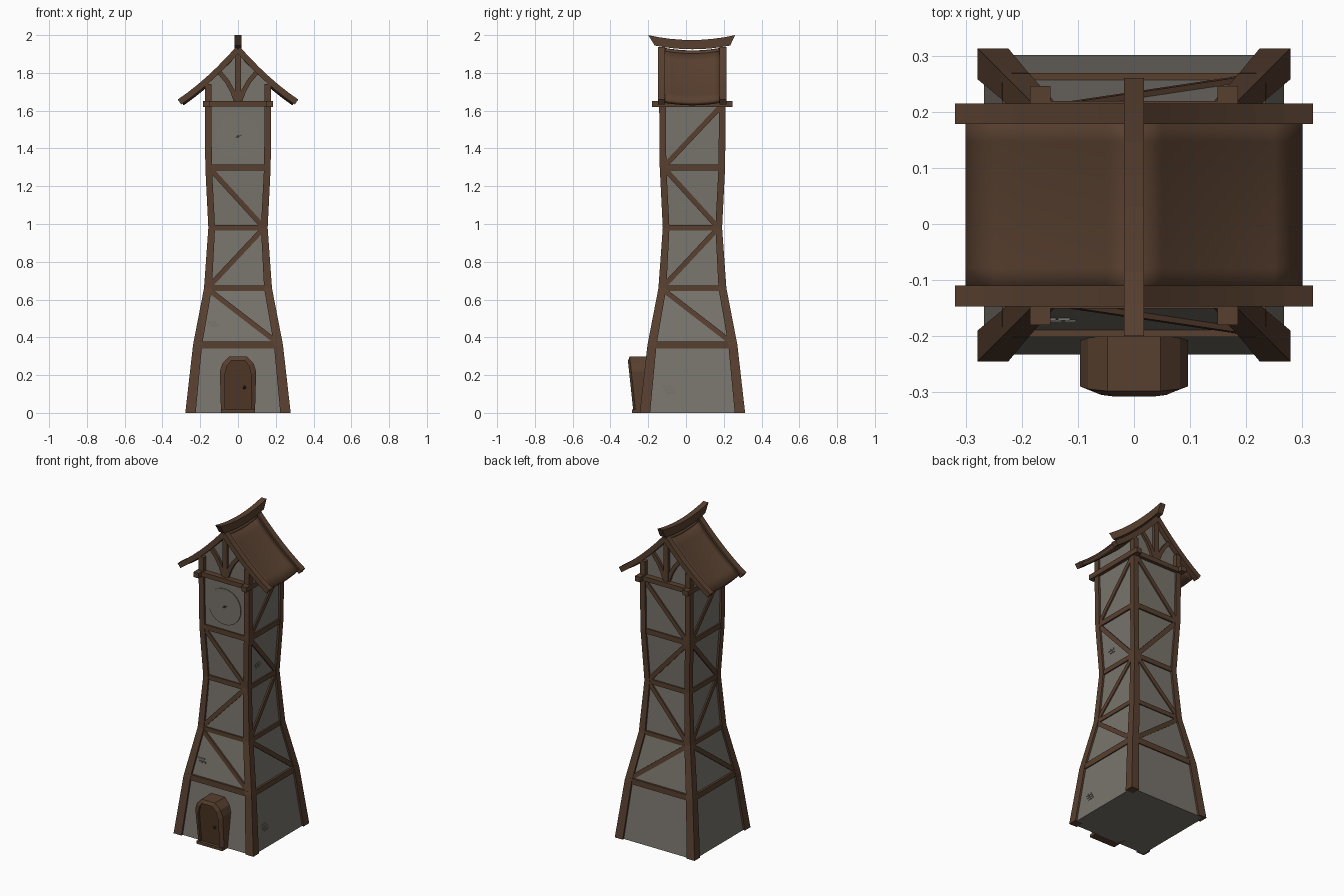
import bpy, bmesh, math
from mathutils import Vector, Matrix

if "Cube" in bpy.data.objects:
    bpy.data.objects.remove(bpy.data.objects["Cube"])

CY = 0.034                                    # tower centre in y
LEVELS = [(0, .279), (.36, .238), (.66, .18), (.98, .157), (1.3, .173), (1.63, .176), (1.74, .176)]
INSET = .012                                  # walls sit behind the corner posts


def mat(name, c):
    m = bpy.data.materials.new(name)
    m.diffuse_color = (*c, 1)
    m.use_nodes = True
    m.node_tree.nodes["Principled BSDF"].inputs["Base Color"].default_value = m.diffuse_color
    return m


WOOD = mat("dark_timber", (.098, .051, .029))
DOOR = mat("door_wood", (.086, .039, .021))
WALL = mat("grey_plaster", (.188, .173, .150))
IRON = mat("dark_iron", (.04, .03, .025))


def mesh_obj(name, bm, m):
    bmesh.ops.recalc_face_normals(bm, faces=bm.faces[:])
    me = bpy.data.meshes.new(name)
    bm.to_mesh(me)
    bm.free()
    me.materials.append(m)
    ob = bpy.data.objects.new(name, me)
    bpy.context.collection.objects.link(ob)
    return ob


def loft(name, rings, m):
    """Closed skin through equal-length rings of points."""
    bm = bmesh.new()
    vs = [[bm.verts.new(p) for p in r] for r in rings]
    n = len(vs[0])
    for a, b in zip(vs, vs[1:]):
        for i in range(n):
            bm.faces.new((a[i], a[(i + 1) % n], b[(i + 1) % n], b[i]))
    bm.faces.new(vs[0][::-1])
    bm.faces.new(vs[-1])
    return mesh_obj(name, bm, m)


def beam(name, pts, w, d, n, m=WOOD):
    """Rectangular timber along a path; w across, d along direction n."""
    pts = [Vector(p) for p in pts]
    n = Vector(n)
    rings = []
    for i, p in enumerate(pts):
        t = (pts[min(i + 1, len(pts) - 1)] - pts[max(i - 1, 0)]).normalized()
        s = t.cross(n).normalized()
        f = s.cross(t).normalized()
        rings.append([p + s * a * w / 2 + f * b * d / 2 for a, b in ((-1, -1), (1, -1), (1, 1), (-1, 1))])
    return loft(name, rings, m)


def box(name, x0, x1, y0, y1, z0, z1, m=WOOD):
    return loft(name, [[(x0, y0, z), (x1, y0, z), (x1, y1, z), (x0, y1, z)] for z in (z0, z1)], m)


def radius(z):
    for (a, ra), (b, rb) in zip(LEVELS, LEVELS[1:]):
        if z <= b:
            return ra + (rb - ra) * (z - a) / (b - a)
    return LEVELS[-1][1]


def on_face(k, u, z, out=0):
    """Point on wall k (0 front, 1 right, 2 back, 3 left)."""
    p = Matrix.Rotation(k * math.pi / 2, 3, 'Z') @ Vector((u, -(radius(z) - INSET + out), z))
    return p + Vector((0, CY, 0))


def normal(k):
    return Matrix.Rotation(k * math.pi / 2, 3, 'Z') @ Vector((0, -1, 0))


# tower walls
loft("tower_walls", [[(sx * (r - INSET), CY + sy * (r - INSET), z) for sx, sy in
     ((-1, -1), (1, -1), (1, 1), (-1, 1))] for z, r in LEVELS[:-1]], WALL)

# corner posts
for sx in (-1, 1):
    for sy in (-1, 1):
        rings = []
        for z, r in LEVELS:
            i = r - (.055 - .02 * min(z / 1.0, 1))
            rings.append([(sx * a, CY + sy * b, z) for a, b in ((r, r), (i, r), (i, i), (r, i))])
        loft("corner_post", rings, WOOD)

# rails and zigzag braces on every wall
NODES = [z for z, r in LEVELS[1:6]]
for k, side in enumerate(("front", "right", "back", "left")):
    for z, w in zip(NODES[:4], (.036, .027, .03, .032)):
        u = radius(z) - .02
        beam(side + "_rail", [on_face(k, -u, z), on_face(k, u, z)], w, .018, normal(k))
    for i in range(3 if k == 0 else 4):
        za, zb = NODES[i], NODES[i + 1]
        s = 1 if i % 2 else -1                # upper end side
        if k == 2:
            s = -s
        ua, ub = radius(za) - .03, radius(zb) - .03
        beam(side + "_brace", [on_face(k, -s * ua, za + .012), on_face(k, s * ub, zb - .012)],
             .027, .016, normal(k))

# loose stones showing through the plaster
for k, u0, z0, rows in ((0, -.16, .45, 2), (1, -.16, .11, 3), (1, -.08, 1.07, 2)):
    for r in range(rows):
        for c in range(2):
            u, z = u0 + c * .025 + r * .011, z0 + .05 - r * .017 - .02
            beam("stone", [on_face(k, u, z), on_face(k, u + .021, z)], .012, .006, normal(k), WALL)

# clock face with hub and hands
yc = on_face(0, 0, 1.463).y
for name, r, t, m in (("clock_face", .113, .006, WALL), ("clock_hub", .007, .012, IRON)):
    loft(name, [[(r * math.cos(a * math.pi / 16), y, 1.463 + r * math.sin(a * math.pi / 16))
         for a in range(32)] for y in (yc + .004, yc - t)], m)
for dx, dz in ((.018, .008), (-.014, -.006)):
    beam("clock_hand", [(0, yc - .007, 1.463), (dx, yc - .007, 1.463 + dz)], .004, .003, (0, -1, 0), IRON)

# eave beams
for s in (-1, 1):
    box("side_eave_beam", s * .167 - .018, s * .167 + .018, -.18, .246, 1.62, 1.652)
    y = CY + s * .167
    box("gable_tie_beam", -.182, .182, y - .018, y + .018, 1.621, 1.65)


# roof profile
def zr(x):
    return 1.925 - 1.13 * abs(x) + .74 * x * x


XS = [.31 * i / 6 for i in range(7)]

# plastered gable block under the roof
gx = [.163 * i / 6 for i in range(-6, 7)]
outline = [(-.163, 1.62)] + [(x, zr(x) - .008) for x in gx] + [(.163, 1.62)]
loft("gable_walls", [[(x, y, z) for x, z in outline] for y in (CY - .15, CY + .15)], WALL)

for s in (-1, 1):
    # barge boards, king post and curved braces of each gable
    yb, yg = CY + s * .1625, CY + s * .155
    for sx in (-1, 1):
        beam("barge_board", [(sx * x, yb, zr(x)) for x in XS], .032, .037, (0, 1, 0))
        beam("gable_brace", [(sx * x, yg, z) for x, z in
             ((.012, 1.655), (.03, 1.705), (.058, 1.755), (.108, 1.815))], .024, .022, (0, 1, 0))
    beam("king_post", [(0, yg, 1.64), (0, yg, 1.92)], .032, .026, (0, 1, 0))

    # sagging roof slope
    bm = bmesh.new()
    grid = []
    for j in range(9):
        v = j / 4 - 1
        sag = .014 * (1 - v * v)
        grid.append([bm.verts.new((s * x * .97, CY + v * .15, zr(x * .97) + .008 - sag)) for x in XS])
    for a, b in zip(grid, grid[1:]):
        for i in range(6):
            bm.faces.new((a[i], a[i + 1], b[i + 1], b[i]))
    ob = mesh_obj("roof_slope", bm, WOOD)
    for p in ob.data.polygons:
        p.use_smooth = True
    if ob.data.polygons[0].normal.z < 0:
        ob.data.flip_normals()
    mod = ob.modifiers.new("thickness", 'SOLIDIFY')
    mod.thickness = .022
    mod.offset = -1

# curved ridge beam with raked ends
rings = []
for j in range(9):
    v = j / 4 - 1
    yt, yl = CY - .004 + v * .23, CY + v * .20
    zt, zl = 1.974 + .026 * v * v, 1.925 + .02 * v * v
    rings.append([(-.018, yl, zl), (.018, yl, zl), (.018, yt, zt), (-.018, yt, zt)])
loft("ridge_beam", rings, WOOD)


# doorway: leaning arched frame, door leaf, sill and knob
def front(z):
    return -.278 - .032 * z / .3


def arch(half):
    return half + [(-x, z) for x, z in half[::-1]]


outer = arch([(-.09, 0), (-.096, .22), (-.082, .262), (-.047, .298)])
inner = arch([(-.068, 0), (-.07, .2), (-.058, .25), (-.035, .277)])
bm = bmesh.new()
loops = []
for shape, dy in ((outer, None), (outer, .012), (inner, 0), (inner, .05)):
    loops.append([bm.verts.new((x, -.17 if dy is None else front(z) + dy, z)) for x, z in shape])
for a, b in zip(loops, loops[1:]):
    for i in range(len(a) - 1):
        bm.faces.new((a[i], a[i + 1], b[i + 1], b[i]))
bm.faces.new(loops[0])
for i in (0, -1):
    bm.faces.new([l[i] for l in loops])
mesh_obj("door_frame", bm, WOOD)
loft("door_leaf", [[(x, front(z) + d, z) for x, z in inner] for d in (.015, .06)], DOOR)
box("door_sill", -.09, .09, -.285, -.2, 0, .018)
bm = bmesh.new()
bmesh.ops.create_icosphere(bm, subdivisions=1, radius=.01,
                           matrix=Matrix.Translation((.034, front(.135) + .01, .135)))
mesh_obj("door_knob", bm, IRON)
